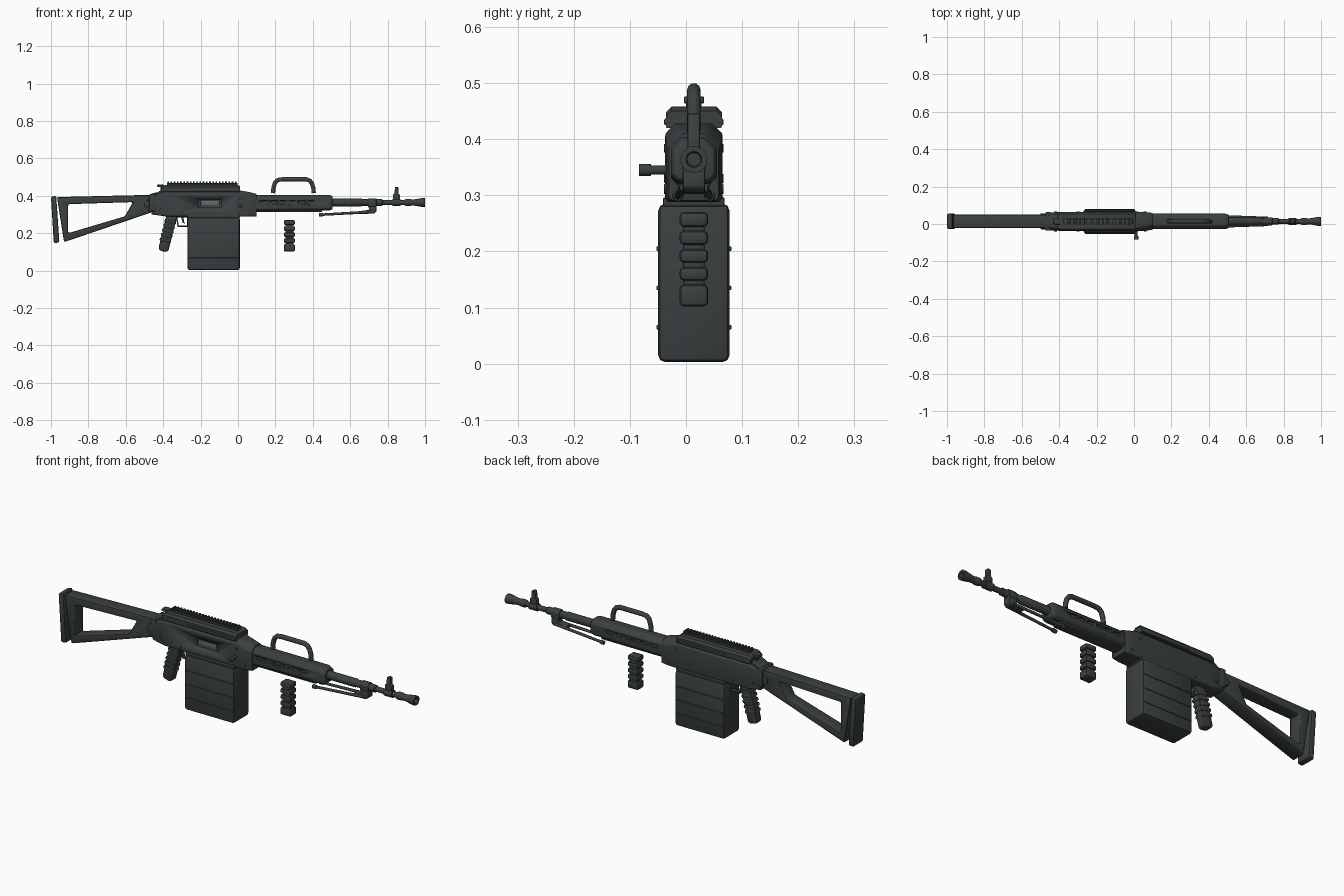
import bpy, bmesh, math
from mathutils import Vector, Matrix

YC = 0.014  # centre plane of the gun


def mat(name, col):
    m = bpy.data.materials.new(name)
    m.diffuse_color = (*col, 1)
    return m


DARK = mat("charcoal", (0.043, 0.051, 0.051))
GREY = mat("bolt grey", (0.13, 0.14, 0.14))


def finish(name, bm, bevel=0.0, seg=2, m=DARK):
    bmesh.ops.recalc_face_normals(bm, faces=bm.faces)
    if bevel:
        sharp = [e for e in bm.edges if len(e.link_faces) == 2 and e.calc_face_angle() > 0.3]
        bmesh.ops.bevel(bm, geom=sharp, offset=bevel, segments=seg, profile=0.5,
                        affect='EDGES', clamp_overlap=True)
    me = bpy.data.meshes.new(name)
    bm.to_mesh(me)
    bm.free()
    me.materials.append(m)
    ob = bpy.data.objects.new(name, me)
    bpy.context.collection.objects.link(ob)
    bpy.ops.object.select_all(action='DESELECT')
    ob.select_set(True)
    bpy.context.view_layer.objects.active = ob
    bpy.ops.object.shade_smooth_by_angle(angle=math.radians(35))
    return ob


def box(name, x0, x1, hw, z0, z1, bevel=0.004, y=YC, m=DARK, tilt=0.0):
    bm = bmesh.new()
    bmesh.ops.create_cube(bm, size=1)
    M = (Matrix.Translation(((x0 + x1) / 2, y, (z0 + z1) / 2)) @ Matrix.Rotation(tilt, 4, 'Y')
         @ Matrix.Diagonal((x1 - x0, 2 * hw, z1 - z0, 1)))
    bmesh.ops.transform(bm, matrix=M, verts=bm.verts)
    return finish(name, bm, bevel, 2, m)


def prism(name, pts, hw, bevel=0.004, hole=None, y=YC):
    """Side profile (x, z) extruded across y, with an optional hole of equal point count."""
    bm = bmesh.new()
    rings = [[bm.verts.new((x, y + s * hw, z)) for x, z in loop]
             for s in (-1, 1) for loop in ([pts, hole] if hole else [pts])]
    n = len(pts)

    def band(a, b):
        for i in range(n):
            bm.faces.new((a[i], a[(i + 1) % n], b[(i + 1) % n], b[i]))
    if hole:
        a, b, c, d = rings
        band(a, b), band(b, d), band(d, c), band(c, a)
    else:
        bm.faces.new(rings[0]), bm.faces.new(rings[1])
        band(*rings)
    return finish(name, bm, bevel)


def loft(name, sections, bevel=0.0):
    """Sections of (x, half width, z0, z1, top chamfer, bottom chamfer) joined along x."""
    bm = bmesh.new()
    rings = []
    for x, w, z0, z1, t, b in sections:
        yz = [(-w + b, z0), (w - b, z0), (w, z0 + b), (w, z1 - t), (w - t, z1),
              (-w + t, z1), (-w, z1 - t), (-w, z0 + b)]
        rings.append([bm.verts.new((x, YC + y, z)) for y, z in yz])
    for a, b in zip(rings, rings[1:]):
        for i in range(8):
            bm.faces.new((a[i], a[(i + 1) % 8], b[(i + 1) % 8], b[i]))
    bm.faces.new(rings[0]), bm.faces.new(rings[-1])
    return finish(name, bm, bevel)


def rod(name, a, b, r, r2=None, n=20, bevel=0.0, m=DARK):
    a, b = Vector(a), Vector(b)
    bm = bmesh.new()
    bmesh.ops.create_cone(bm, cap_ends=True, segments=n, radius1=r,
                          radius2=r if r2 is None else r2, depth=(b - a).length)
    M = Matrix.Translation((a + b) / 2) @ (b - a).to_track_quat('Z', 'Y').to_matrix().to_4x4()
    bmesh.ops.transform(bm, matrix=M, verts=bm.verts)
    return finish(name, bm, bevel, 2, m)


def lathe(name, prof, z, n=24):
    """Turned part along x from (x, radius) points."""
    bm = bmesh.new()
    vs = [bm.verts.new((x, YC, z + r)) for x, r in prof]
    es = [bm.edges.new(p) for p in zip(vs, vs[1:])]
    bmesh.ops.spin(bm, geom=vs + es, cent=(0, YC, z), axis=(1, 0, 0),
                   angle=2 * math.pi, steps=n)
    bmesh.ops.remove_doubles(bm, verts=bm.verts, dist=1e-5)
    return finish(name, bm)


def tube(name, pts, r):
    cu = bpy.data.curves.new(name, 'CURVE')
    cu.dimensions = '3D'
    cu.bevel_depth, cu.bevel_resolution, cu.use_fill_caps = r, 3, True
    sp = cu.splines.new('POLY')
    sp.points.add(len(pts) - 1)
    for p, (x, z) in zip(sp.points, pts):
        p.co = (x, YC, z, 1)
    cu.materials.append(DARK)
    ob = bpy.data.objects.new(name, cu)
    bpy.context.collection.objects.link(ob)


def cut(ob, cutters):
    for c in cutters:
        md = ob.modifiers.new("cut", 'BOOLEAN')
        md.operation, md.object, md.solver = 'DIFFERENCE', c, 'EXACT'
        bpy.context.view_layer.objects.active = ob
        bpy.ops.object.modifier_apply(modifier=md.name)
        bpy.data.objects.remove(c)


# Stock frame, butt pad and hinge
prism("stock_frame", [(-0.968, 0.393), (-0.46, 0.405), (-0.46, 0.312), (-0.93, 0.152)], 0.036, 0.008,
      hole=[(-0.908, 0.355), (-0.562, 0.366), (-0.605, 0.29), (-0.908, 0.2)])
prism("butt_pad", [(-1, 0.395), (-0.972, 0.4), (-0.955, 0.15), (-0.985, 0.147)], 0.041, 0.008)
rod("stock_hinge", (-0.478, YC - 0.043, 0.355), (-0.478, YC + 0.043, 0.355), 0.022, bevel=0.004)
box("stock_collar", -0.475, -0.44, 0.05, 0.315, 0.41, 0.008)

# Receiver with ejection port
receiver = loft("receiver", [(-0.462, 0.046, 0.3, 0.412, 0.018, 0.006), (-0.39, 0.051, 0.29, 0.428, 0.018, 0.006),
                             (0.01, 0.051, 0.288, 0.428, 0.018, 0.006), (0.06, 0.05, 0.288, 0.42, 0.025, 0.006),
                             (0.1, 0.045, 0.29, 0.41, 0.025, 0.006)], 0.003)
cut(receiver, [box("port_cutter", -0.212, -0.088, 0.01, 0.337, 0.382, 0.004, y=YC - 0.051)])
box("bolt", -0.2, -0.1, 0.004, 0.348, 0.372, 0.003, y=YC - 0.042, m=GREY)
prism("receiver_rear_slope", [(-0.455, 0.405), (-0.4, 0.436), (-0.36, 0.436), (-0.36, 0.405)], 0.04, 0.003)
box("lower_rail", -0.27, 0.01, 0.055, 0.28, 0.297, 0.004)

# Top cover, toothed sight rail and rear sight
loft("top_cover", [(-0.408, 0.046, 0.42, 0.448, 0.008, 0.002), (-0.39, 0.05, 0.42, 0.458, 0.01, 0.002),
                   (0.0, 0.05, 0.42, 0.458, 0.01, 0.002), (0.012, 0.05, 0.42, 0.45, 0.01, 0.002)])
box("cover_lip", -0.265, 0.012, 0.053, 0.425, 0.437, 0.003)
box("rail_base", -0.38, -0.002, 0.014, 0.455, 0.467, 0.002)
for i in range(22):
    x = -0.378 + i * 0.0172
    box(f"rail_tooth_{i}", x, x + 0.009, 0.018, 0.464, 0.476, 0.0015)
box("rear_sight", -0.432, -0.395, 0.016, 0.446, 0.459, 0.003)
box("rear_sight_foot", -0.415, -0.395, 0.012, 0.425, 0.45, 0.002)

# Charging handle and side pins
rod("charging_handle_stem", (0.012, -0.03, 0.345), (0.012, -0.068, 0.345), 0.008)
rod("charging_handle_knob", (0.012, -0.062, 0.345), (0.012, -0.084, 0.345), 0.011, bevel=0.003)
for i, (x, z) in enumerate([(0.015, 0.384), (0.06, 0.312), (-0.30, 0.31), (-0.42, 0.33)]):
    rod(f"pin_{i}", (x, YC - 0.053, z), (x, YC + 0.053, z), 0.008, n=16, bevel=0.001)

# Handguard with side slots
guard = loft("handguard", [(0.09, 0.041, 0.318, 0.404, 0.02, 0.012), (0.49, 0.041, 0.322, 0.404, 0.02, 0.012),
                           (0.506, 0.036, 0.328, 0.398, 0.018, 0.01)], 0.003)
cut(guard, [box("slot_cutter", 0.122 + i * 0.05, 0.16 + i * 0.05, 0.008, 0.358, 0.374, 0.003, y=YC + s * 0.041)
            for i in range(6) for s in (-1, 1)])
box("handguard_underside", 0.09, 0.45, 0.028, 0.312, 0.33, 0.004)

# Carry handle
tube("carry_handle", [(0.187, 0.414), (0.19, 0.445), (0.199, 0.472), (0.214, 0.485), (0.24, 0.488),
                      (0.365, 0.488), (0.384, 0.481), (0.396, 0.465), (0.403, 0.44), (0.405, 0.414)], 0.012)

# Barrel and flash hider
Z = 0.364
lathe("barrel", [(0.48, 0), (0.48, 0.021), (0.66, 0.021), (0.665, 0.018), (0.77, 0.018),
                 (0.775, 0.013), (0.9, 0.013), (0.9, 0)], Z)
lathe("flash_hider", [(0.89, 0), (0.89, 0.015), (0.9, 0.019), (0.92, 0.019), (0.928, 0.016), (0.945, 0.017),
                      (0.985, 0.024), (1.0, 0.024), (1.0, 0.014), (0.96, 0.012), (0.96, 0)], Z)

# Gas block, front sight
loft("gas_block", [(0.695, 0.021, 0.338, 0.386, 0.012, 0.006), (0.74, 0.021, 0.338, 0.386, 0.012, 0.006)], 0.003)
lathe("sight_band", [(0.825, 0), (0.825, 0.019), (0.87, 0.019), (0.87, 0)], Z)
prism("front_sight", [(0.828, 0.37), (0.868, 0.37), (0.866, 0.405), (0.857, 0.412), (0.857, 0.446),
                      (0.839, 0.446), (0.837, 0.412), (0.829, 0.405)], 0.011, 0.003)

# Folded bipod
prism("bipod_bracket", [(0.7, 0.345), (0.74, 0.345), (0.74, 0.315), (0.728, 0.305), (0.655, 0.302),
                        (0.655, 0.318), (0.7, 0.325)], 0.02, 0.004)
for s in (-1, 1):
    n = "left" if s > 0 else "right"
    rod("bipod_leg_" + n, (0.45, YC + s * 0.028, 0.299), (0.715, YC + s * 0.018, 0.314), 0.0065, 0.0075, 14)
    rod("bipod_foot_" + n, (0.433, YC + s * 0.0285, 0.298), (0.455, YC + s * 0.0278, 0.299), 0.010, n=14, bevel=0.003)

# Segmented foregrip
for i, (z0, z1) in enumerate([(0.244, 0.27), (0.212, 0.237), (0.18, 0.204), (0.148, 0.172), (0.102, 0.141)]):
    box(f"foregrip_segment_{i}", 0.245, 0.305, 0.0255, z0, z1, 0.008)
box("foregrip_core", 0.253, 0.297, 0.019, 0.11, 0.262, 0.003)

# Box magazine with side ribs
box("magazine", -0.27, 0.01, 0.0635, 0.003, 0.285, 0.012)
for i, z in enumerate((0.065, 0.135, 0.205)):
    box(f"magazine_rib_{i}", -0.262, 0.002, 0.067, z - 0.004, z + 0.004, 0.002)

# Ringed pistol grip, trigger and guard
prism("pistol_grip", [(-0.382, 0.295), (-0.325, 0.295), (-0.372, 0.105), (-0.388, 0.099),
                      (-0.418, 0.107), (-0.425, 0.12)], 0.021, 0.009)
for i in range(5):
    t = 0.18 + i * 0.13
    x, z = -0.352 - 0.05 * t, 0.295 - 0.19 * t
    box(f"grip_ring_{i}", x - 0.032, x + 0.03, 0.0245, z - 0.009, z + 0.009, 0.006, tilt=0.25)
prism("trigger_guard", [(-0.335, 0.295), (-0.265, 0.295), (-0.265, 0.232), (-0.322, 0.232)], 0.011, 0.002,
      hole=[(-0.325, 0.285), (-0.273, 0.285), (-0.273, 0.24), (-0.316, 0.24)])
prism("trigger", [(-0.305, 0.29), (-0.292, 0.29), (-0.289, 0.262), (-0.283, 0.25), (-0.297, 0.258)], 0.006, 0.001)
